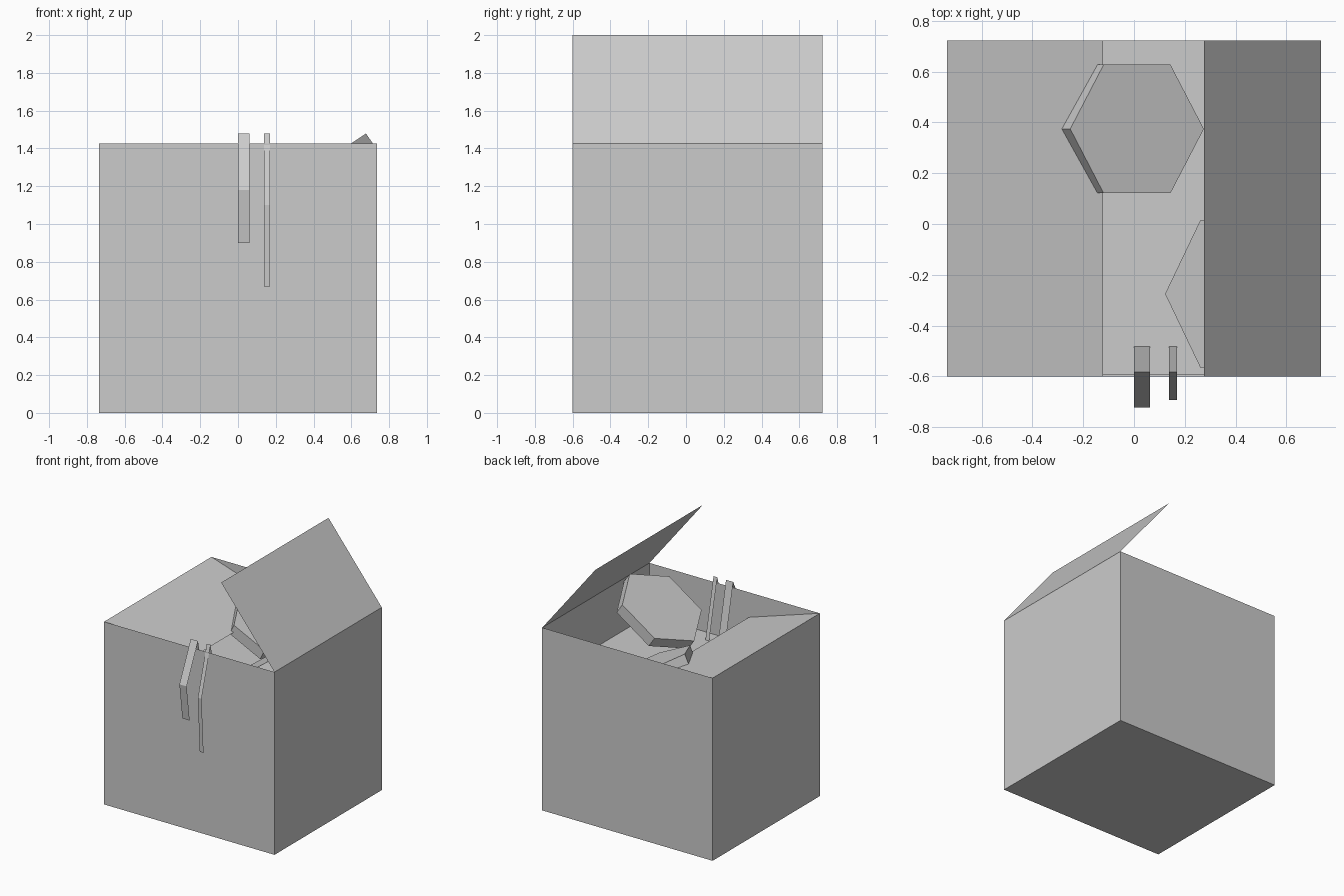
import bpy
import bmesh
from math import cos, sin, pi, radians
from mathutils import Matrix, Vector

old = bpy.data.objects.get("Cube")
if old:
    bpy.data.objects.remove(old, do_unlink=True)

# Single flat colour
grey = bpy.data.materials.new("plain grey")
grey.use_nodes = True
COLOUR = (0.6, 0.6, 0.6, 1.0)
grey.diffuse_color = COLOUR
grey.node_tree.nodes["Principled BSDF"].inputs["Base Color"].default_value = COLOUR

# Box extents
LEFT, RIGHT = -0.735, 0.735
FRONT, BACK = -0.6, 0.722
TOP = 1.425
FILL = 1.02


def finish(name, bm):
    mesh = bpy.data.meshes.new(name)
    bm.to_mesh(mesh)
    bm.free()
    mesh.materials.append(grey)
    obj = bpy.data.objects.new(name, mesh)
    bpy.context.collection.objects.link(obj)
    return obj


def sheet(name, path, sweep):
    """Thin sheet: a polyline swept along one vector."""
    bm = bmesh.new()
    step = Vector(sweep)
    rows = [(bm.verts.new(p), bm.verts.new(Vector(p) + step)) for p in path]
    for (a, b), (c, d) in zip(rows, rows[1:]):
        bm.faces.new((a, b, d, c))
    return finish(name, bm)


def hex_slab(name, radius, thickness, top_centre, tilt):
    """Six-sided slab whose top face tilts about the y axis."""
    bm = bmesh.new()
    ring = [bm.verts.new((radius * cos(i * pi / 3), radius * sin(i * pi / 3), 0))
            for i in range(6)]
    top = bm.faces.new(ring)
    extruded = bmesh.ops.extrude_face_region(bm, geom=[top], use_keep_orig=True)
    lower = [v for v in extruded["geom"] if isinstance(v, bmesh.types.BMVert)]
    bmesh.ops.translate(bm, verts=lower, vec=(0, 0, -thickness))
    bmesh.ops.recalc_face_normals(bm, faces=bm.faces[:])
    bm.transform(Matrix.Translation(top_centre) @ Matrix.Rotation(radians(tilt), 4, 'Y'))
    return finish(name, bm)


# Open-topped box
bm = bmesh.new()
bmesh.ops.create_cube(bm, size=1)
bm.transform(Matrix.Translation((0, (FRONT + BACK) / 2, TOP / 2))
             @ Matrix.Diagonal((RIGHT - LEFT, BACK - FRONT, TOP, 1)))
lid = [f for f in bm.faces if f.normal.z > 0.9]
bmesh.ops.delete(bm, geom=lid, context='FACES_ONLY')
finish("box", bm)

# Flaps: one raised, one folded inwards
depth = (0, BACK - FRONT, 0)
sheet("raised_flap", [(0.275, FRONT, 2.0), (RIGHT, FRONT, TOP)], depth)
sheet("folded_flap", [(-0.122, FRONT, 1.23), (LEFT, FRONT, TOP)], depth)

# Level surface of the filling
sheet("filling", [(RIGHT, FRONT + 0.006, FILL), (LEFT, FRONT + 0.006, FILL)],
      (0, BACK - FRONT - 0.006, 0))

# Two tilted six-sided slabs
hex_slab("back_slab", 0.292, 0.085, (0.012, 0.374, 1.223), 25.8)
hex_slab("front_slab", 0.335, 0.088, (0.4, -0.275, 1.292), -34)

# Ribbons draped over the front wall
for name, x, width, profile in (
    ("wide_ribbon", 0.0, 0.062,
     [(-0.482, FILL), (-0.582, 1.48), (-0.722, 1.18), (-0.685, 0.9)]),
    ("narrow_ribbon", 0.138, 0.032,
     [(-0.482, FILL), (-0.582, 1.48), (-0.692, 1.1), (-0.668, 0.67)]),
):
    sheet(name, [(x, y, z) for y, z in profile], (width, 0, 0))
